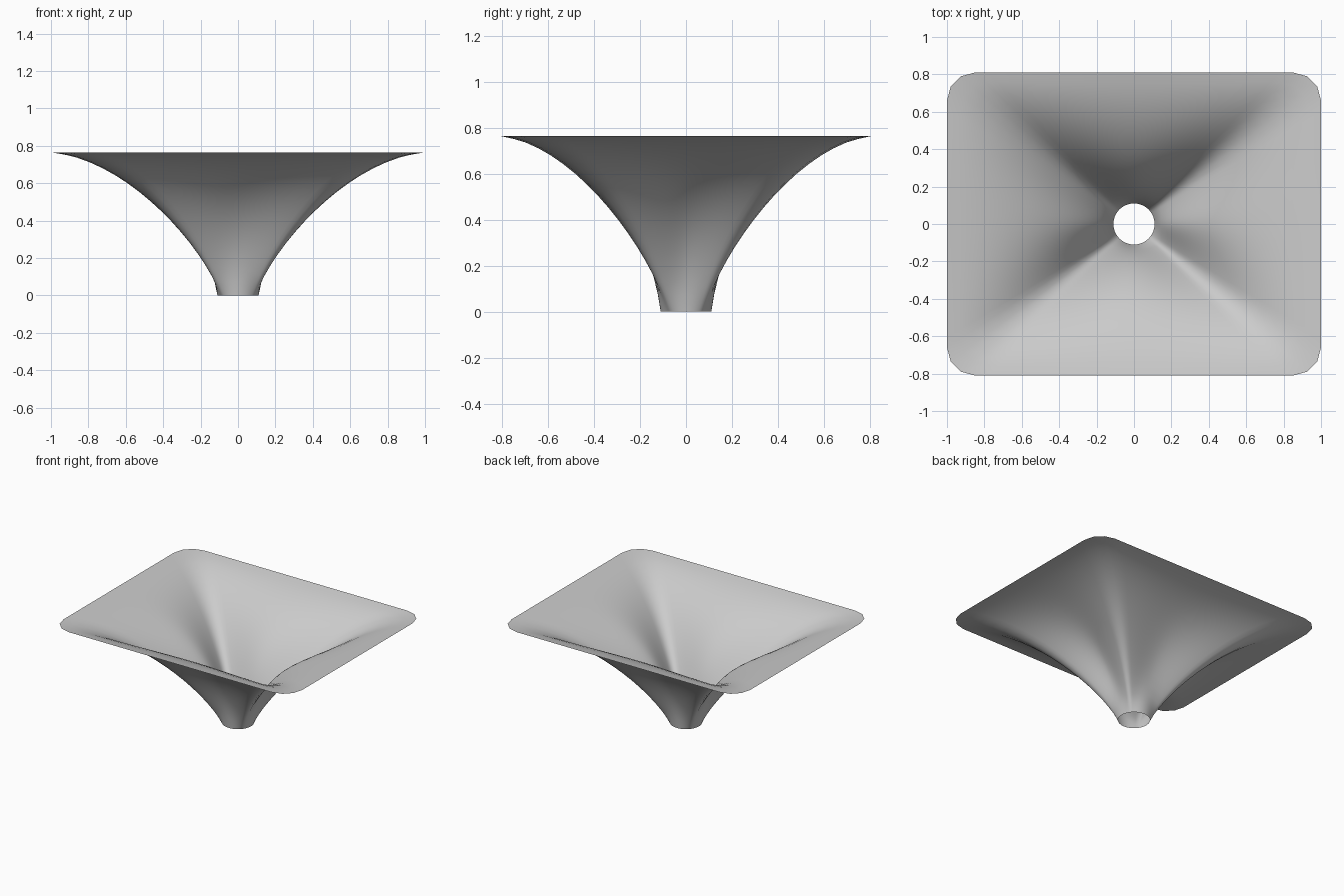
import bpy
import bmesh
import math
from mathutils import Vector
from mathutils.geometry import interpolate_bezier

cube = bpy.data.objects.get("Cube")
if cube:
    bpy.data.objects.remove(cube)

HALF_X, HALF_Y, CORNER = 1.0, 0.81, 0.15
NECK_RADIUS, HEIGHT = 0.11, 0.765
EDGE_STEPS, CORNER_STEPS, RINGS = 24, 3, 18


def rim_outline():
    """Rounded rectangle, counter-clockwise, with evenly divided sides."""
    arcs = []
    for i, (sx, sy) in enumerate([(1, 1), (-1, 1), (-1, -1), (1, -1)]):
        centre = Vector((sx * (HALF_X - CORNER), sy * (HALF_Y - CORNER)))
        angles = [math.radians(90 * (i + k / CORNER_STEPS)) for k in range(CORNER_STEPS + 1)]
        arcs.append([centre + CORNER * Vector((math.cos(a), math.sin(a))) for a in angles])
    points = []
    for i, arc in enumerate(arcs):
        start, end = arc[-1], arcs[(i + 1) % 4][0]
        points += arc
        points += [start.lerp(end, k / EDGE_STEPS) for k in range(1, EDGE_STEPS)]
    return points


def flare_profile(lower, upper):
    """Curve whose x is the blend from neck to rim and whose y is the height."""
    return interpolate_bezier(Vector((0, 0)), Vector(lower),
                              Vector(upper), Vector((1, HEIGHT)), RINGS)


def corner_weight(p):
    """Smooth weight: none at the middle of a side, full at a corner."""
    u, v = abs(p.x) / HALF_X, abs(p.y) / HALF_Y
    m = min(u, v) / max(u, v)
    return m * m * (3 - 2 * m)


# Steep grooves run up the sides, wider ridges run out to the corners
side_profile = flare_profile((0.08, 0.43), (0.5, 0.7))
corner_profile = flare_profile((0.13, 0.28), (0.57, 0.73))

# Loft the flare from the round neck to the rectangular rim
bm = bmesh.new()
rim = rim_outline()
rings = []
for side, corner in zip(side_profile, corner_profile):
    ring = []
    for p in rim:
        blend, height = side.lerp(corner, corner_weight(p))[:2]
        q = (p.normalized() * NECK_RADIUS).lerp(p, blend)
        ring.append(bm.verts.new((q.x, q.y, height)))
    rings.append(ring)
for low, high in zip(rings, rings[1:]):
    for i in range(len(rim)):
        j = (i + 1) % len(rim)
        # Wound so that the normals face up into the flare
        face = bm.faces.new((low[j], low[i], high[i], high[j]))
        face.smooth = True

mesh = bpy.data.meshes.new("horn_flare")
bm.to_mesh(mesh)
bm.free()

# Plain grey material
grey = bpy.data.materials.new("light grey")
grey.use_nodes = True
colour = (0.6, 0.6, 0.6, 1)
grey.diffuse_color = colour
grey.node_tree.nodes["Principled BSDF"].inputs["Base Color"].default_value = colour
mesh.materials.append(grey)

horn = bpy.data.objects.new("horn_flare", mesh)
bpy.context.collection.objects.link(horn)
